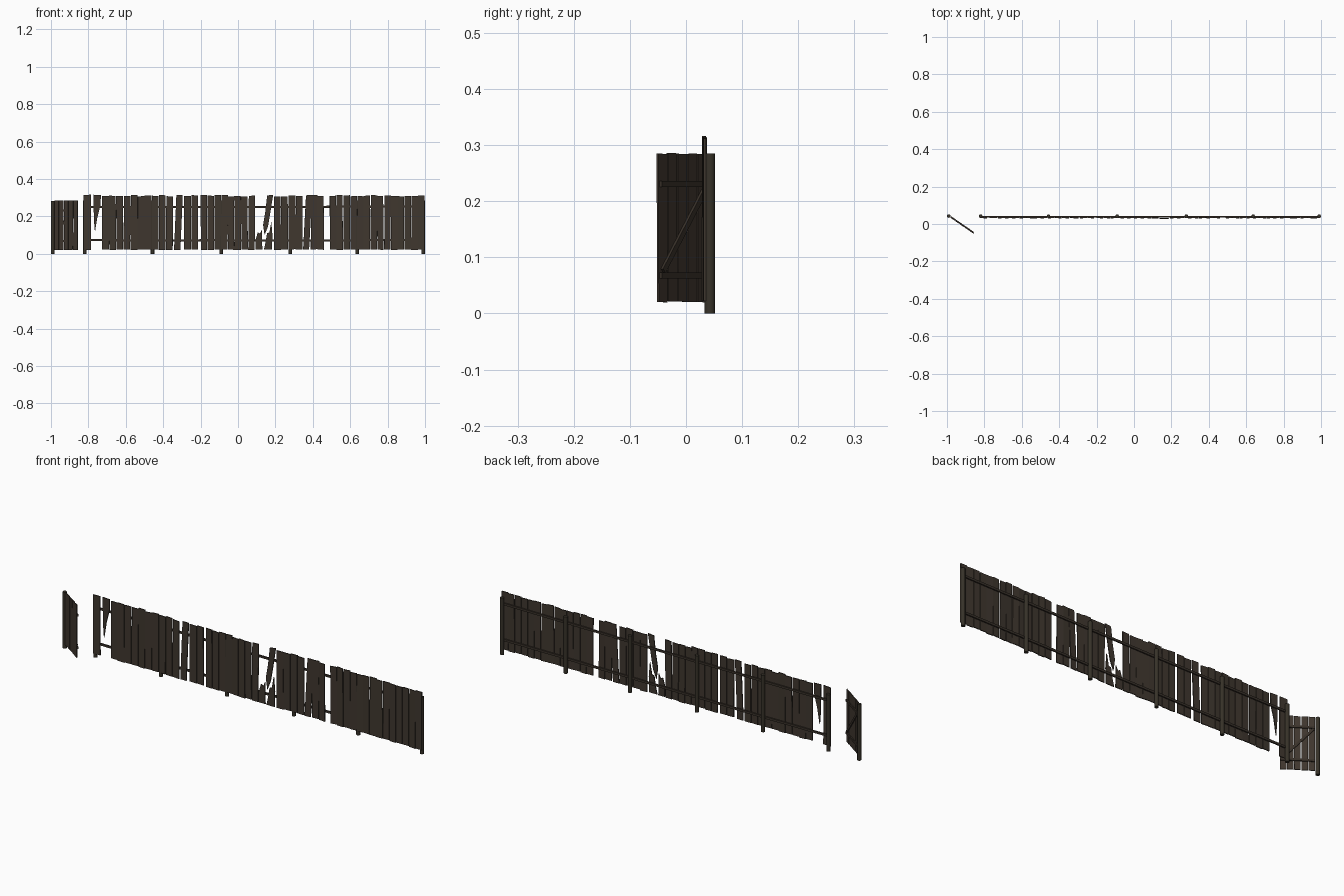
import bpy, bmesh, math, random
from mathutils import Matrix, Vector

if "Cube" in bpy.data.objects:
    bpy.data.objects.remove(bpy.data.objects["Cube"])

random.seed(7)


def material(name, col):
    m = bpy.data.materials.new(name)
    m.diffuse_color = (*col, 1)
    m.use_nodes = True
    m.node_tree.nodes["Principled BSDF"].inputs["Base Color"].default_value = m.diffuse_color
    return m


PLANK = material("weathered brown", (0.050, 0.038, 0.028))
RAIL = material("dark rail brown", (0.040, 0.030, 0.022))
POST = material("dark post brown", (0.038, 0.032, 0.022))


def finish(bm, name, mat, matrix=None):
    bmesh.ops.recalc_face_normals(bm, faces=bm.faces[:])
    me = bpy.data.meshes.new(name)
    bm.to_mesh(me)
    bm.free()
    me.materials.append(mat)
    ob = bpy.data.objects.new(name, me)
    if matrix:
        ob.matrix_world = matrix
    bpy.context.collection.objects.link(ob)
    return ob


def board(name, pts, thick, mat, matrix):
    """Flat board: an x-z outline extruded along y about y = 0."""
    bm = bmesh.new()
    f = bm.faces.new([bm.verts.new((x, -thick / 2, z)) for x, z in pts])
    ext = bmesh.ops.extrude_face_region(bm, geom=[f])
    vs = [v for v in ext["geom"] if isinstance(v, bmesh.types.BMVert)]
    bmesh.ops.translate(bm, verts=vs, vec=(0, thick, 0))
    return finish(bm, name, mat, matrix)


def post(x, y, h, r=0.0095):
    bm = bmesh.new()
    bmesh.ops.create_cone(bm, cap_ends=True, segments=12, radius1=r, radius2=r, depth=h,
                          matrix=Matrix.Translation((x, y, h / 2)))
    for f in bm.faces:
        f.smooth = abs(f.normal.z) < 0.5
    return finish(bm, "post", POST)


def bar(name, a, b, h, thick, matrix):
    """Rail from (x, z) a to b, height h across its length."""
    a, b = Vector(a), Vector(b)
    d = (b - a).normalized()
    n = Vector((-d.y, d.x)) * h / 2
    return board(name, [a - n, b - n, b + n, a + n], thick, RAIL, matrix)


PY = 0.033   # plane of the fence planks


def plank(x0, x1, lean=0.0):
    w, c = (x1 - x0) / 2, (x0 + x1) / 2
    top = 0.311 + random.uniform(-0.004, 0.004)
    bot = 0.022 + random.uniform(-0.002, 0.002)
    s, t = random.uniform(-.002, .002), lean + random.uniform(-.003, .003)
    pts = [(-w, bot), (w, bot + s / 2), (w + t, top + s), (-w + t, top)]
    m = Matrix.Translation((c, PY, 0)) @ Matrix.Rotation(random.uniform(-.07, .07), 4, 'Z')
    board("fence_plank", pts, 0.0045, PLANK, m)


# Posts
posts = [-0.82, -0.457, -0.09, 0.28, 0.637, 0.99]
post(-0.9905, 0.0425, 0.282)
for x in posts:
    post(x, 0.0425, 0.285)

# Fence rails, one length per bay
for a, b in zip(posts, posts[1:]):
    for z in (0.251, 0.073):
        m = Matrix.Translation((0, 0.0385, 0))
        bar("fence_rail", (a, z + random.uniform(-.002, .002)),
            (b, z + random.uniform(-.002, .002)), 0.011, 0.006, m)

# Whole planks in runs: start, end, count
for x0, x1, n in [(-0.825, -0.785, 1), (-0.727, -0.348, 10), (-0.29, -0.212, 2), (-0.200, 0.09, 8),
                  (0.192, 0.345, 4), (0.388, 0.462, 2), (0.49, 0.998, 14)]:
    p = (x1 - x0) / n
    for i in range(n):
        g = random.uniform(0.001, 0.0035) if n > 1 else 0
        plank(x0 + i * p + g / 2, x0 + (i + 1) * p - g / 2)

# Leaning planks
plank(-0.342, -0.308, 0.014)
plank(0.348, 0.380, 0.014)

# Broken planks
broken = {
    "broken_top_left": [(-0.772, 0.316), (-0.733, 0.314), (-0.735, 0.26), (-0.752, 0.195),
                        (-0.765, 0.115), (-0.771, 0.19)],
    "broken_stub_left": [(0.094, 0.022), (0.13, 0.022), (0.128, 0.13), (0.118, 0.108),
                         (0.106, 0.115), (0.094, 0.075)],
    "broken_top_middle": [(0.156, 0.312), (0.188, 0.316), (0.172, 0.215), (0.160, 0.145),
                          (0.142, 0.10), (0.134, 0.155), (0.146, 0.225)],
    "broken_stub_right": [(0.138, 0.022), (0.182, 0.022), (0.184, 0.10), (0.178, 0.172),
                          (0.168, 0.115), (0.155, 0.11), (0.147, 0.06)],
}
for i, (name, pts) in enumerate(broken.items()):
    board(name, pts, 0.0045, PLANK, Matrix.Translation((0, PY - 0.001 * i, 0)))

# Open gate, hinged on the end post
hinge, tip = Vector((-0.982, 0.036, 0)), Vector((-0.856, -0.051, 0))
d = tip - hinge
L = d.length
gate = Matrix.Translation(hinge) @ Matrix.Rotation(math.atan2(d.y, d.x), 4, 'Z')
p = L / 5
for i in range(5):
    b, t = 0.020 + random.uniform(-.001, .002), 0.285 + random.uniform(-.003, .001)
    k = random.uniform(-.001, .001)
    x0, x1 = i * p + 0.0015, (i + 1) * p - 0.0015
    board("gate_plank", [(x0, b), (x1, b + k), (x1 + k, t + k), (x0 + k, t)], 0.004, PLANK, gate)
back = gate @ Matrix.Translation((0, 0.0045, 0))
bar("gate_rail", (0.002, 0.231), (L - 0.004, 0.231), 0.011, 0.005, back)
bar("gate_rail", (0.002, 0.068), (L - 0.004, 0.068), 0.011, 0.005, back)
bar("gate_brace", (0.008, 0.223), (L - 0.012, 0.076), 0.011, 0.005, back)
